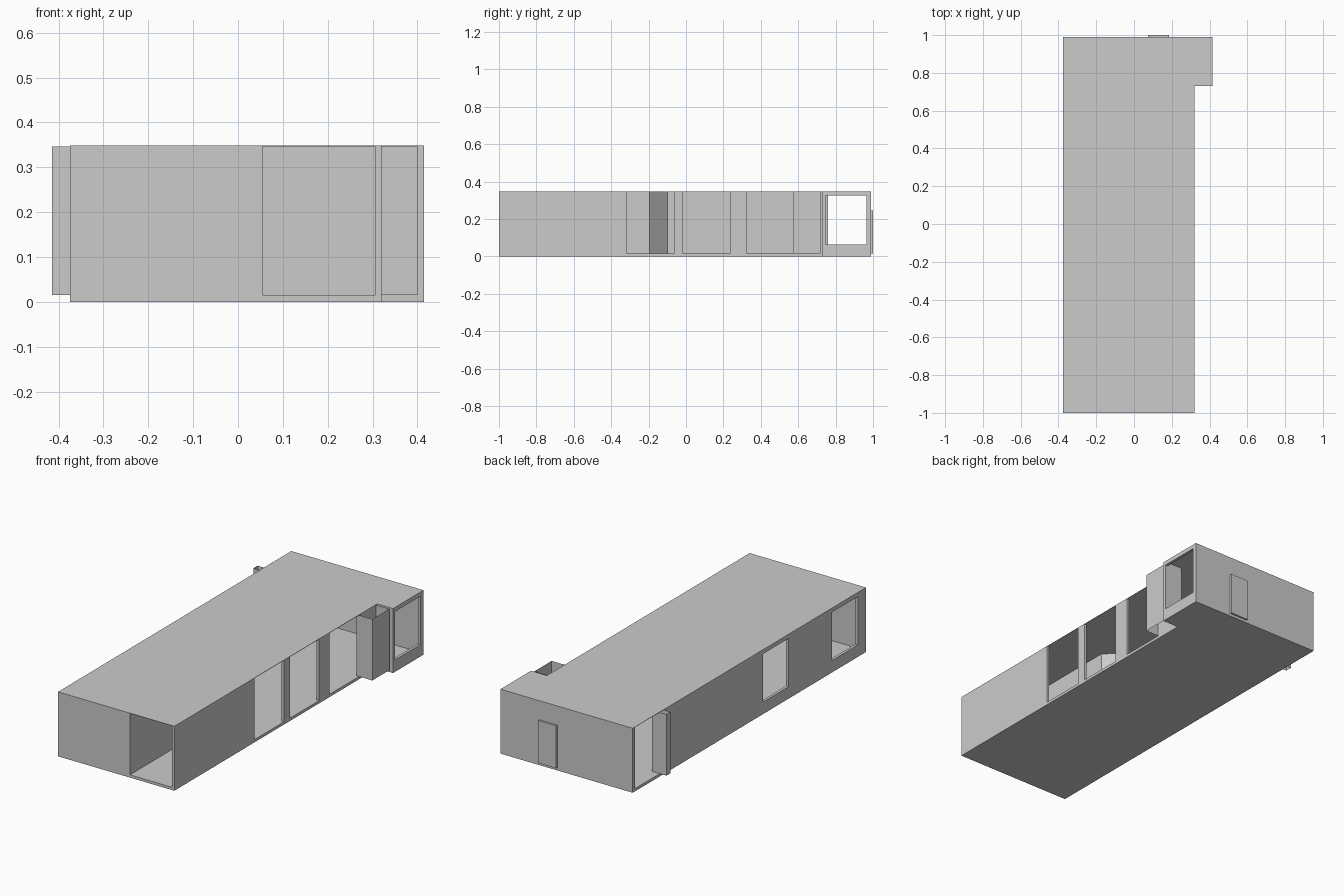
import bpy, bmesh

if "Cube" in bpy.data.objects:
    bpy.data.objects.remove(bpy.data.objects["Cube"])

GREY = (0.6, 0.6, 0.6, 1)
mat = bpy.data.materials.new("plain_grey")
mat.use_nodes = True
mat.diffuse_color = GREY
mat.node_tree.nodes["Principled BSDF"].inputs["Base Color"].default_value = GREY

FLOOR, CEIL, TOP = 0.015, 0.346, 0.348
T = 0.015  # wall thickness


def finish(name, bm):
    bmesh.ops.recalc_face_normals(bm, faces=bm.faces)
    mesh = bpy.data.meshes.new(name)
    bm.to_mesh(mesh)
    bm.free()
    mesh.materials.append(mat)
    ob = bpy.data.objects.new(name, mesh)
    bpy.context.collection.objects.link(ob)
    return ob


def add_prism(bm, outline, z0, z1, caps=True, inner=None):
    """Upright prism; an inner outline makes it a ring, caps=False an open sleeve."""
    def sides(points):
        lo = [bm.verts.new((x, y, z0)) for x, y in points]
        hi = [bm.verts.new((x, y, z1)) for x, y in points]
        for i in range(len(points)):
            j = (i + 1) % len(points)
            bm.faces.new((lo[i], lo[j], hi[j], hi[i]))
        return lo, hi

    outer = sides(outline)
    if inner:
        for a, b in zip(outer, sides(inner)):
            for i in range(len(a)):
                j = (i + 1) % len(a)
                bm.faces.new((a[i], a[j], b[j], b[i]))
    elif caps:
        for loop in outer:
            bm.faces.new(loop)


def prism(name, outline, z0, z1, **options):
    bm = bmesh.new()
    add_prism(bm, outline, z0, z1, **options)
    return finish(name, bm)


def rect(x0, x1, y0, y1):
    return [(x0, y0), (x1, y0), (x1, y1), (x0, y1)]


def footprint(d):
    """Plan of the building with its rear bay, moved inward by d."""
    return [(-0.375 + d, -1 + d), (0.32 - d, -1 + d), (0.32 - d, 0.73 + d),
            (0.415 - d, 0.73 + d), (0.415 - d, 0.99 - d), (-0.375 + d, 0.99 - d)]


# Outer walls, floor and thin flat roof
walls = prism("outer_walls", footprint(0), 0, CEIL, inner=footprint(T))
prism("floor", footprint(T), 0, FLOOR)
prism("roof", footprint(0), CEIL, TOP)

# Door and window openings
cut = bmesh.new()
SILL, HEAD, OVER = 0.065, 0.325, 0.4
add_prism(cut, rect(0.055, 0.305, -1.1, -0.98), FLOOR, OVER)
for y in (-0.315, -0.015, 0.325):
    add_prism(cut, rect(0.29, 0.34, y, y + 0.25), FLOOR, OVER)
add_prism(cut, rect(-0.4, -0.34, 0.72, 0.97), FLOOR, OVER)
for y in (-0.34, -0.93):
    add_prism(cut, rect(-0.4, -0.34, y, y + 0.22), SILL, HEAD)
add_prism(cut, rect(0.38, 0.44, 0.745, 0.965), SILL, HEAD)
cutter = finish("opening_cutter", cut)
cutter.hide_render = True

mod = walls.modifiers.new("openings", 'BOOLEAN')
mod.operation = 'DIFFERENCE'
mod.solver = 'EXACT'
mod.object = cutter
graph = bpy.context.evaluated_depsgraph_get()
cut_mesh = bpy.data.meshes.new_from_object(walls.evaluated_get(graph))
walls.modifiers.clear()
walls.data = cut_mesh
bpy.data.objects.remove(cutter)

# Inner partition with its angled corner
prism("partition_wall",
      [(0.04, -0.985), (0.055, -0.985), (0.055, -0.195), (-0.045, -0.095),
       (-0.36, -0.095), (-0.36, -0.11), (-0.051, -0.11), (0.04, -0.201)],
      FLOOR, CEIL)

# Hollow sleeves beside the side openings
prism("right_side_sleeve", rect(0.32, 0.40, 0.575, 0.72), FLOOR, CEIL, caps=False)
prism("left_side_sleeve", rect(-0.415, -0.33, 0.725, 0.76), FLOOR, CEIL, caps=False)

# Back door
prism("back_door", rect(0.075, 0.185, 0.985, 1.0), FLOOR, 0.245)
